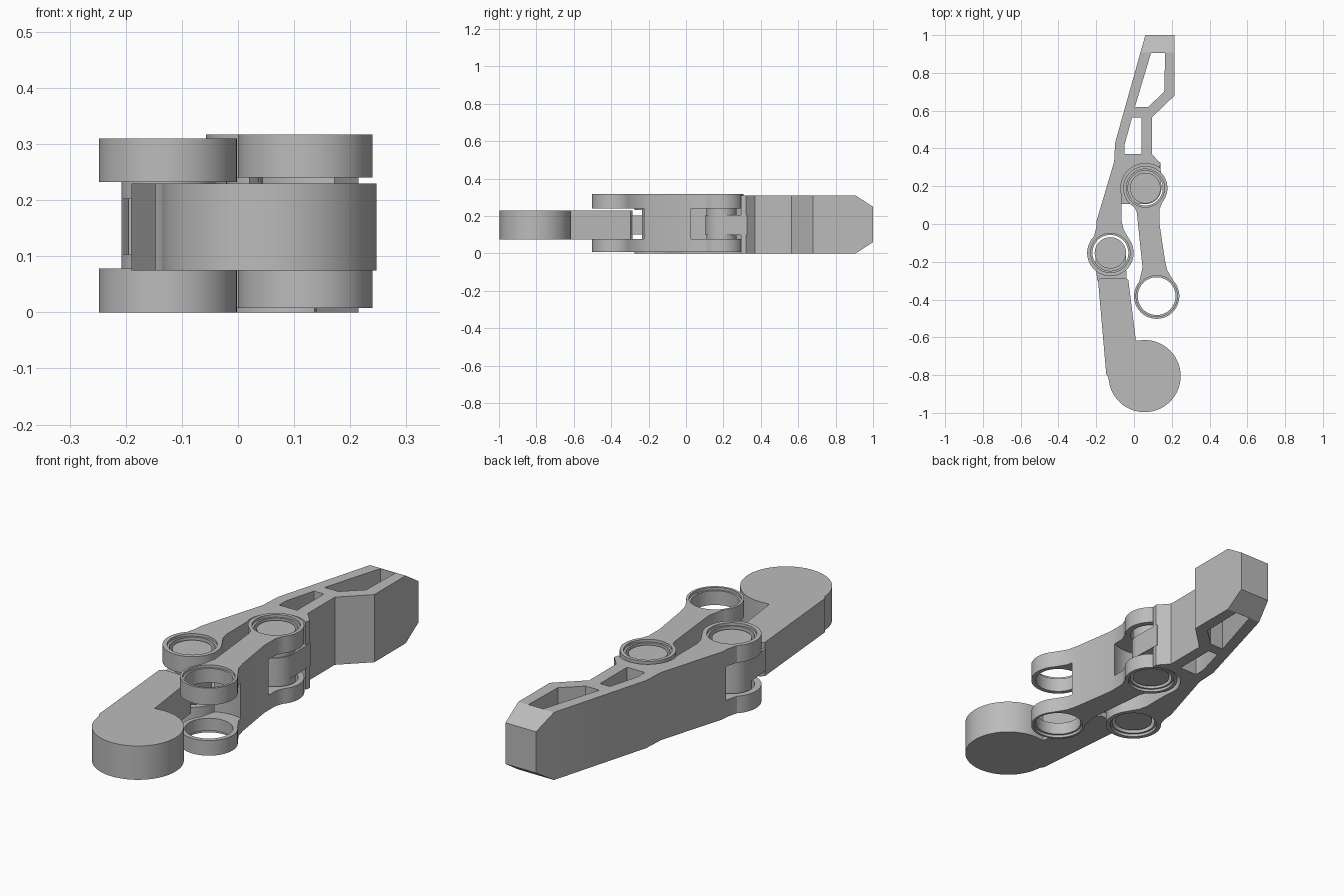
import bpy, bmesh
from math import cos, sin, radians

if "Cube" in bpy.data.objects:
    bpy.data.objects.remove(bpy.data.objects["Cube"])

GREY = bpy.data.materials.new("plain_grey")
GREY.use_nodes = True
COLOR = (0.5, 0.5, 0.5, 1)
GREY.diffuse_color = COLOR
GREY.node_tree.nodes["Principled BSDF"].inputs["Base Color"].default_value = COLOR

KNUCKLE = (-0.125, -0.153)   # joins base link and tip
ELBOW = (0.06, 0.19)         # joins tip and coupler
FREE_EYE = (0.12, -0.382)    # open end of the coupler
PAD = (0.056, -0.805)        # round end of the base link


def arc(center, r, a0, a1):
    """Points along an arc, angles in degrees."""
    n = max(4, round(abs(a1 - a0) / 5))
    steps = [radians(a0 + (a1 - a0) * i / n) for i in range(n + 1)]
    return [(center[0] + r * cos(a), center[1] + r * sin(a)) for a in steps]


def circle(center, r):
    return arc(center, r, 0, 360)[:-1]


def prism(name, loops, z0, z1):
    """Extrude an outline, with any further loops as holes."""
    curve = bpy.data.curves.new(name, "CURVE")
    curve.dimensions = "2D"
    curve.fill_mode = "BOTH"
    curve.extrude = (z1 - z0) / 2
    for pts in loops:
        spline = curve.splines.new("POLY")
        spline.points.add(len(pts) - 1)
        for p, (x, y) in zip(spline.points, pts):
            p.co = (x, y, 0, 1)
        spline.use_cyclic_u = True
    temp = bpy.data.objects.new(name + "_curve", curve)
    bpy.context.collection.objects.link(temp)
    graph = bpy.context.evaluated_depsgraph_get()
    mesh = bpy.data.meshes.new_from_object(temp.evaluated_get(graph))
    bpy.data.objects.remove(temp)
    bm = bmesh.new()
    bm.from_mesh(mesh)
    bmesh.ops.translate(bm, verts=bm.verts, vec=(0, 0, (z0 + z1) / 2))
    bmesh.ops.remove_doubles(bm, verts=bm.verts, dist=1e-5)
    bmesh.ops.dissolve_limit(bm, angle_limit=0.01, verts=bm.verts, edges=bm.edges)
    bmesh.ops.recalc_face_normals(bm, faces=bm.faces)
    bm.to_mesh(mesh)
    bm.free()
    mesh.materials.clear()
    mesh.materials.append(GREY)
    obj = bpy.data.objects.new(name, mesh)
    bpy.context.collection.objects.link(obj)
    return obj


def cut(obj, center, r, z0, z1):
    """Remove a cylinder from the part."""
    cutter = prism("cutter", [circle(center, r)], z0, z1)
    cutter.hide_render = True
    mod = obj.modifiers.new("cut", "BOOLEAN")
    mod.operation, mod.solver, mod.object = "DIFFERENCE", "EXACT", cutter
    graph = bpy.context.evaluated_depsgraph_get()
    mesh = bpy.data.meshes.new_from_object(obj.evaluated_get(graph))
    obj.modifiers.clear()
    obj.data = mesh
    bpy.data.objects.remove(cutter)


def eye(obj, center, bore, z0, z1, slot0, slot1, slot_r):
    """Forked eye: through bore, stepped rims and a slot between the plates."""
    cut(obj, center, slot_r, slot0, slot1)
    cut(obj, center, bore, z0 - 0.1, z1 + 0.1)
    cut(obj, center, bore + 0.009, z1 - 0.012, z1 + 0.1)
    cut(obj, center, bore + 0.009, z0 - 0.1, z0 + 0.012)


# Tip: framed body with a forked eye at the knuckle
tip_outline = [(0.14, 0.32), (0.095, 0.37), (0.095, 0.565), (0.215, 0.68),
               (0.215, 1), (0.06, 1), (-0.1, 0.43), (-0.105, 0.33),
               (-0.197, 0.02), (-0.2, -0.02)]
tip_outline += arc(KNUCKLE, 0.123, 135, 390)
tip_outline += [(-0.055, -0.03), (-0.065, 0.01), (-0.065, 0.1)]
tip_outline += arc(ELBOW, 0.13, 195, 54)
front_window = [(-0.01, 0.565), (0.04, 0.565), (0.04, 0.37), (-0.05, 0.37), (-0.05, 0.42)]
back_window = [(0.09, 0.905), (0.165, 0.905), (0.16, 0.7), (0.075, 0.62), (0.005, 0.62)]
tip = prism("finger_tip", [tip_outline, front_window, back_window], 0, 0.31)

# Taper the far end of the tip above and below
bm = bmesh.new()
bm.from_mesh(tip.data)
bmesh.ops.bisect_plane(bm, geom=bm.verts[:] + bm.edges[:] + bm.faces[:],
                       plane_co=(0, 0.907, 0), plane_no=(0, 1, 0))
for v in bm.verts:
    if v.co.y > 0.95:
        v.co.z = 0.155 + (v.co.z - 0.155) * 0.61
bm.to_mesh(tip.data)
bm.free()
eye(tip, KNUCKLE, 0.095, 0, 0.31, 0.078, 0.232, 0.165)

# Tongue of the tip inside the coupler fork
tongue = [(-0.08, 0.105), (0.06, 0.105)] + arc(ELBOW, 0.085, -85, 0)
tongue += [(0.14, 0.325), (-0.08, 0.325)]
prism("tip_tongue", [tongue], 0.1, 0.205)

# Coupler: two eyes with a solid web between them
coupler_outline = arc(ELBOW, 0.117, -40, 225) + [(0.005, 0.085), (0.015, 0.06), (0.045, -0.23)]
coupler_outline += arc(FREE_EYE, 0.12, 140, 400)
coupler_outline += [(0.178, -0.25), (0.165, -0.2), (0.135, 0), (0.136, 0.08)]
coupler = prism("coupler_link", [coupler_outline], 0.008, 0.317)
eye(coupler, ELBOW, 0.092, 0.008, 0.317, 0.077, 0.24, 0.18)
eye(coupler, FREE_EYE, 0.1, 0.008, 0.317, 0.077, 0.24, 0.165)

# Base link: straight arm ending in a round pad
base_outline = [(-0.03, -0.297), (-0.045, -0.285), (-0.175, -0.285), (-0.19, -0.3),
                (-0.147, -0.795), (-0.135, -0.815)]
base_outline += arc(PAD, 0.191, 185, 450) + [(0.01, -0.618)]
prism("base_link", [base_outline], 0.075, 0.23)
base_tongue = arc(KNUCKLE, 0.082, 0, 180) + [(-0.195, -0.3), (-0.04, -0.3)]
prism("base_tongue", [base_tongue], 0.102, 0.203)

# Pivot pins
prism("knuckle_pin", [circle(KNUCKLE, 0.083)], 0.02, 0.29)
prism("elbow_pin", [circle(ELBOW, 0.081)], 0.025, 0.3)

# Smooth the round walls, keep the edges sharp
bpy.ops.object.select_all(action="DESELECT")
for obj in bpy.context.scene.objects:
    if obj.type == "MESH" and GREY.name in obj.data.materials:
        obj.select_set(True)
        bpy.context.view_layer.objects.active = obj
bpy.ops.object.shade_smooth_by_angle(angle=radians(25))
